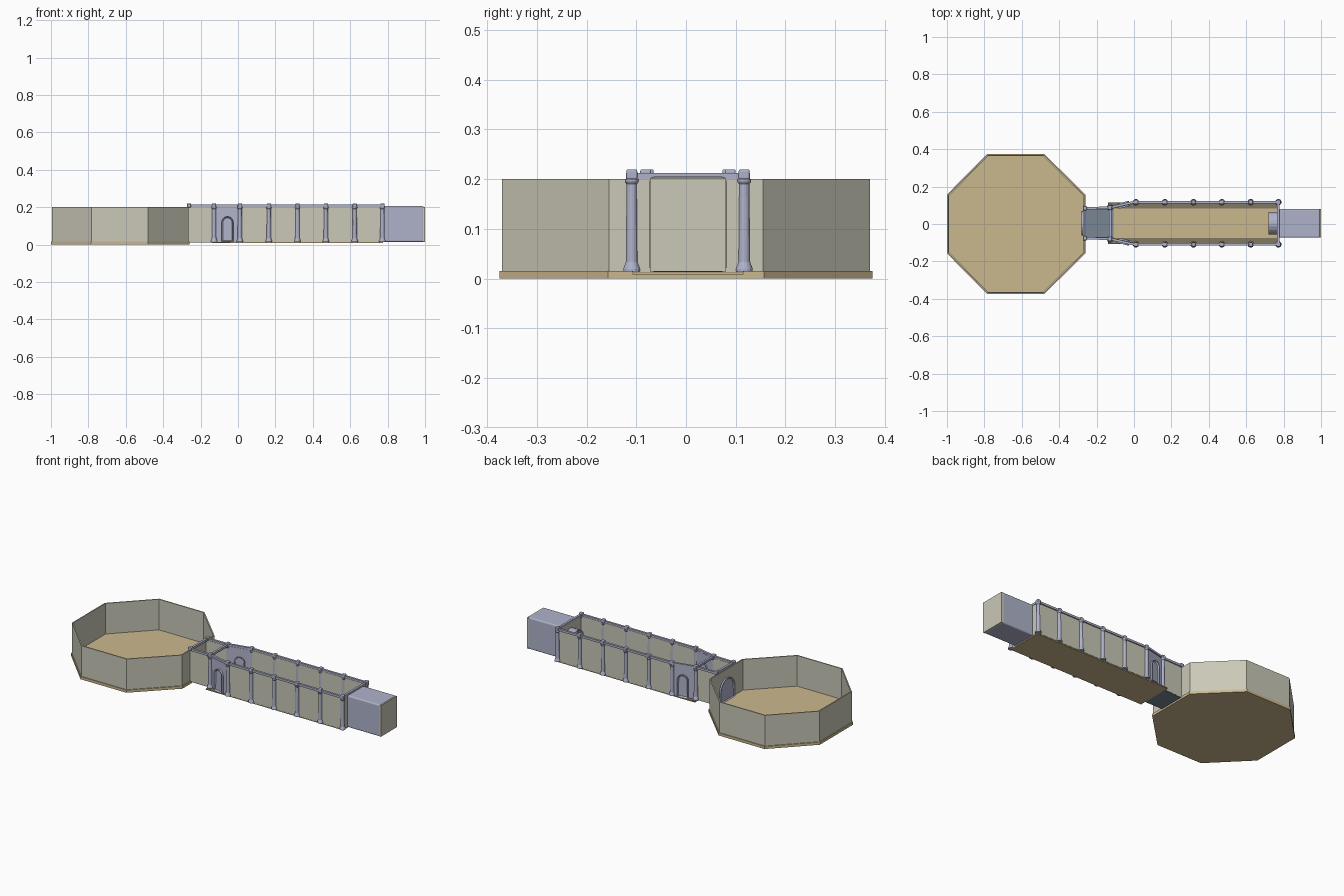
import bpy, bmesh, math
from mathutils import Matrix, Vector

if "Cube" in bpy.data.objects:
    bpy.data.objects.remove(bpy.data.objects["Cube"])

CY = 0.004  # the run sits very slightly off the centre line


def mat(name, c):
    m = bpy.data.materials.new(name)
    m.diffuse_color = (*c, 1)
    m.use_nodes = True
    m.node_tree.nodes["Principled BSDF"].inputs["Base Color"].default_value = m.diffuse_color
    return m


TAN = mat("tan floor", (0.60, 0.48, 0.27))
BEIGE = mat("beige wall", (0.59, 0.58, 0.48))
LAV = mat("lavender grey", (0.43, 0.45, 0.59))
SLATE = mat("slate floor", (0.19, 0.24, 0.29))
DARK = mat("dark tan edge", (0.22, 0.19, 0.12))


def finish(bm, name, *mats):
    bmesh.ops.recalc_face_normals(bm, faces=bm.faces)
    me = bpy.data.meshes.new(name)
    bm.to_mesh(me)
    bm.free()
    for m in mats:
        me.materials.append(m)
    ob = bpy.data.objects.new(name, me)
    bpy.context.collection.objects.link(ob)
    return ob


def prism(name, pts, z0, z1, m):
    bm = bmesh.new()
    f = bm.faces.new([bm.verts.new((x, y, z0)) for x, y in pts])
    r = bmesh.ops.extrude_face_region(bm, geom=[f])
    for v in r["geom"]:
        if isinstance(v, bmesh.types.BMVert):
            v.co.z = z1
    return finish(bm, name, m)


def box(name, x0, x1, y0, y1, z0, z1, m, bevel=0):
    ob = prism(name, [(x0, y0), (x1, y0), (x1, y1), (x0, y1)], z0, z1, m)
    if bevel:
        b = ob.modifiers.new("bevel", "BEVEL")
        b.width, b.segments = bevel, 3
    return ob


def strip(name, a, b, w, z0, z1, m):
    # upright slab running from point a to point b in plan
    a, b = Vector(a), Vector(b)
    d = (b - a).normalized()
    n = Vector((-d.y, d.x)) * w / 2
    return prism(name, [a + n, b + n, b - n, a - n], z0, z1, m)


def lathe(name, x, y, prof, m, n=16):
    bm = bmesh.new()
    rings = [[bm.verts.new((x + r * math.cos(2 * math.pi * i / n),
                            y + r * math.sin(2 * math.pi * i / n), z))
              for i in range(n)] for r, z in prof]
    for p, q in zip(rings, rings[1:]):
        for i in range(n):
            f = bm.faces.new([p[i], p[(i + 1) % n], q[(i + 1) % n], q[i]])
            f.smooth = False
    bm.faces.new(rings[0])
    bm.faces.new(rings[-1])
    return finish(bm, name, m)


def arch(name, x, y, angle, half, top, depth, m):
    # raised arched door with a recessed centre, facing local -y
    pts = [(-half, 0.017), (half, 0.017)]
    pts += [(half * math.cos(t * math.pi / 10),
             top - half + half * math.sin(t * math.pi / 10)) for t in range(11)]
    bm = bmesh.new()
    f = bm.faces.new([bm.verts.new((u, 0, z)) for u, z in pts])
    r = bmesh.ops.extrude_face_region(bm, geom=[f])
    for v in r["geom"]:
        if isinstance(v, bmesh.types.BMVert):
            v.co.y = -depth
    bmesh.ops.recalc_face_normals(bm, faces=bm.faces)
    front = [g for g in r["geom"] if isinstance(g, bmesh.types.BMFace)]
    bmesh.ops.inset_region(bm, faces=front, thickness=0.007)
    for v in front[0].verts:
        v.co.y += depth * 0.6
    bm.transform(Matrix.Translation((x, y, 0)) @ Matrix.Rotation(angle, 4, 'Z'))
    return finish(bm, name, m)


# octagonal pen: floor plate and thin walls
def octagon(d):
    q = [(-0.26 - d, 0.157 - d * 0.4), (-0.48 - d * 0.4, 0.375 - d),
         (-0.785 + d * 0.4, 0.375 - d), (-1 + d, 0.157 - d * 0.4)]
    return q + [(x, -y) for x, y in reversed(q)]


prism("pen_floor", octagon(0), 0, 0.016, TAN)
bm = bmesh.new()
rings = [[bm.verts.new((x, y, z)) for x, y in octagon(d)]
         for d, z in ((0.005, 0.014), (0.005, 0.2), (0.012, 0.2), (0.012, 0.014))]
for k in range(4):
    p, q = rings[k], rings[(k + 1) % 4]
    for i in range(8):
        bm.faces.new([p[i], p[(i + 1) % 8], q[(i + 1) % 8], q[i]])
finish(bm, "pen_wall", BEIGE)

# floors of the connecting passage and of the long run
box("passage_floor", -0.262, -0.11, CY - 0.08, CY + 0.08, 0.01, 0.0155, SLATE)
box("run_base", -0.14, 0.775, CY - 0.112, CY + 0.112, 0.008, 0.0125, TAN)
box("run_floor_edge", -0.139, 0.774, CY - 0.111, CY + 0.111, 0.0125, 0.014, DARK)
box("run_floor", -0.11, 0.765, CY - 0.08, CY + 0.08, 0.014, 0.0165, TAN)

POST = [(0.017, 0.015), (0.017, 0.02), (0.012, 0.034), (0.0105, 0.19),
        (0.014, 0.195), (0.014, 0.2)]
PATH = [(-0.265, 0.08), (-0.13, 0.083), (0.0, 0.113), (0.775, 0.113)]


def knob(x, y):
    box("post_cap", x - 0.011, x + 0.011, y - 0.011, y + 0.011, 0.199, 0.22, LAV, 0.004)


for s in (-1, 1):
    p = [(x, CY + s * y) for x, y in PATH]
    inner = [(x, CY + s * (y - 0.004)) for x, y in PATH]
    # side walls, angled door panel and top rails
    for i, (nm, m) in enumerate((("passage_wall", BEIGE), ("door_panel", LAV),
                                 ("run_wall", BEIGE))):
        strip(nm, inner[i], inner[i + 1], 0.008, 0.014, 0.202, m)
        strip("top_rail", p[i], p[i + 1], 0.013, 0.2, 0.213, LAV)
    # arched doors in and out of the panel
    tilt = math.atan2(0.03, 0.13) * s
    arch("side_door", -0.055, CY + s * 0.101, tilt + (math.pi if s > 0 else 0),
         0.031, 0.15, 0.012, LAV)
    arch("side_door_inner", -0.055, CY + s * 0.092, tilt + (0 if s > 0 else math.pi),
         0.031, 0.15, 0.008, LAV)
    # posts with caps
    for x in (0.01, 0.165, 0.318, 0.47, 0.624, 0.772):
        lathe("post", x, CY + s * 0.113, POST, LAV)
        knob(x, CY + s * 0.113)
    lathe("post", -0.128, CY + s * 0.085, POST, LAV)
    knob(-0.128, CY + s * 0.085)
    knob(-0.262, CY + s * 0.08)

# cross rails
for x, h in ((-0.262, 0.08), (-0.128, 0.085), (0.772, 0.125)):
    box("cross_rail", x - 0.0065, x + 0.0065, CY - h, CY + h, 0.2, 0.213, LAV)

# end wall of the run, end doors
box("run_end_wall", 0.768, 0.776, CY - 0.112, CY + 0.112, 0.014, 0.202, BEIGE)
arch("end_door", 0.768, CY, -math.pi / 2, 0.06, 0.17, 0.05, LAV)
arch("pen_door", -0.272, CY, -math.pi / 2, 0.065, 0.15, 0.01, LAV)

# closed end box with rounded edges and a beige end plate
box("end_box", 0.776, 0.994, CY - 0.077, CY + 0.077, 0.014, 0.205, LAV, 0.008)
box("end_plate", 0.99, 1.0, CY - 0.076, CY + 0.076, 0.015, 0.202, BEIGE)
